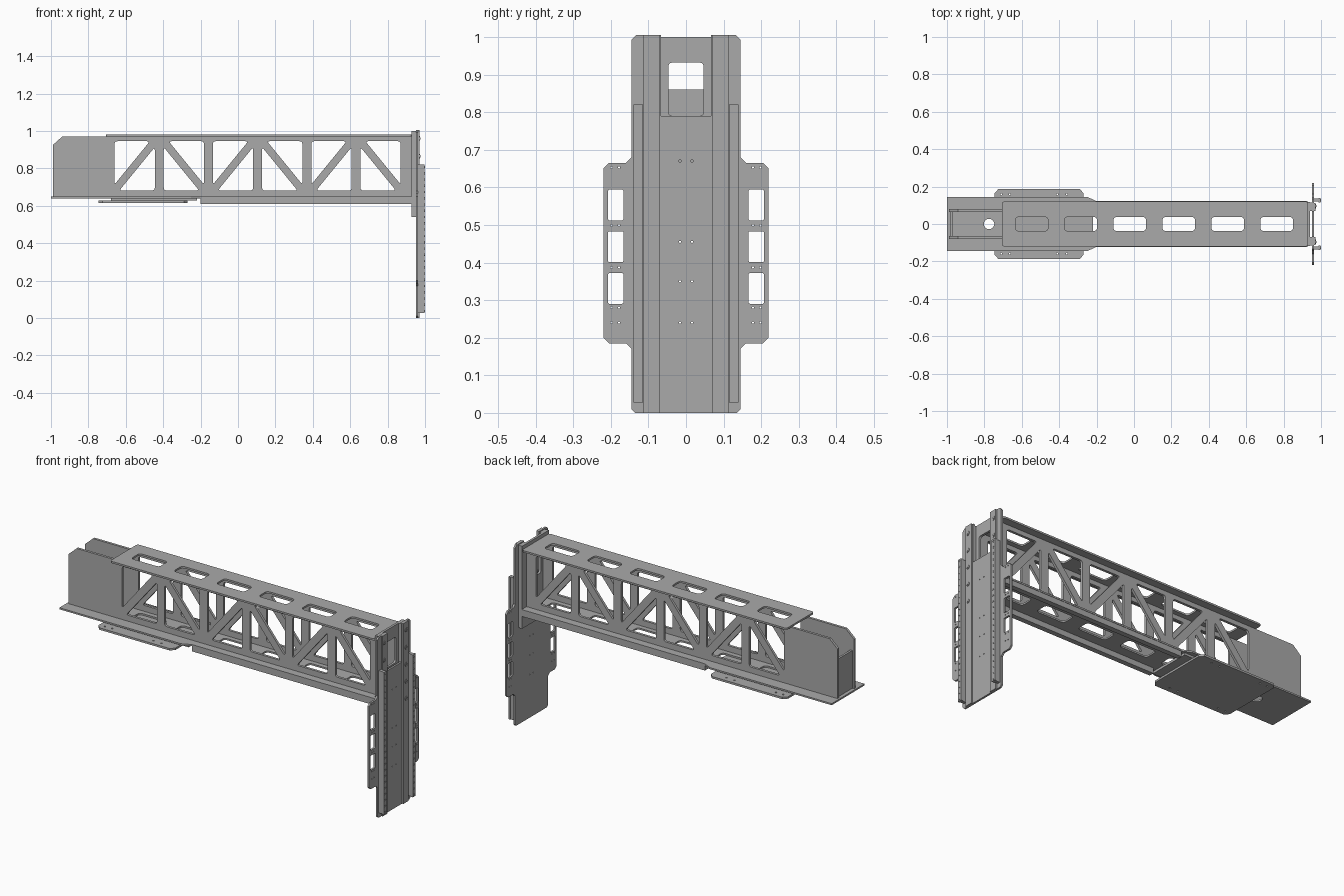
import bpy, bmesh, math
from mathutils import Matrix, Vector

cube = bpy.data.objects.get("Cube")
if cube:
    bpy.data.objects.remove(cube, do_unlink=True)


def material(name, value):
    mat = bpy.data.materials.new(name)
    mat.use_nodes = True
    mat.diffuse_color = (value, value, value, 1)
    mat.node_tree.nodes["Principled BSDF"].inputs["Base Color"].default_value = (value, value, value, 1)
    return mat


metal = material("grey_metal", 0.4)


def rounded(pts, r, steps=4):
    """Round every corner of a polygon."""
    out = []
    n = len(pts)
    for i in range(n):
        p, a, b = Vector(pts[i]), Vector(pts[i - 1]), Vector(pts[(i + 1) % n])
        s = p + (a - p).normalized() * min(r, (a - p).length * 0.45)
        e = p + (b - p).normalized() * min(r, (b - p).length * 0.45)
        for k in range(steps + 1):
            t = k / steps
            out.append(s * (1 - t) ** 2 + p * 2 * t * (1 - t) + e * t * t)
    return out


def rect(a0, a1, b0, b1, r=0):
    pts = [(a0, b0), (a1, b0), (a1, b1), (a0, b1)]
    return rounded(pts, r) if r else pts


def circle(a, b, r, n=12):
    return [(a + r * math.cos(math.tau * i / n), b + r * math.sin(math.tau * i / n)) for i in range(n)]


# Axes: x draws in (y, z), y draws in (x, z), z draws in (x, y)
TURN = {
    "x": Matrix(((0, 0, 1), (1, 0, 0), (0, 1, 0))),
    "y": Matrix(((1, 0, 0), (0, 0, -1), (0, 1, 0))),
    "z": Matrix.Identity(3),
}


def link(name, mesh):
    mesh.materials.clear()
    mesh.materials.append(metal)
    obj = bpy.data.objects.new(name, mesh)
    bpy.context.collection.objects.link(obj)
    return obj


def plate(name, axis, lo, hi, outline, holes=()):
    """Flat plate with cut-outs, between lo and hi along an axis."""
    curve = bpy.data.curves.new(name, "CURVE")
    curve.dimensions = "2D"
    curve.fill_mode = "BOTH"
    curve.extrude = (hi - lo) / 2
    for loop in [outline, *holes]:
        spline = curve.splines.new("POLY")
        spline.points.add(len(loop) - 1)
        for point, (a, b) in zip(spline.points, loop):
            point.co = (a, b, 0, 1)
        spline.use_cyclic_u = True
    temp = bpy.data.objects.new("temp", curve)
    bpy.context.collection.objects.link(temp)
    graph = bpy.context.evaluated_depsgraph_get()
    mesh = bpy.data.meshes.new_from_object(temp.evaluated_get(graph))
    bpy.data.objects.remove(temp, do_unlink=True)
    bm = bmesh.new()
    bm.from_mesh(mesh)
    bmesh.ops.remove_doubles(bm, verts=bm.verts, dist=1e-5)
    bmesh.ops.recalc_face_normals(bm, faces=bm.faces)
    for f in bm.faces:
        f.smooth = False
    bm.to_mesh(mesh)
    bm.free()
    mesh.transform(TURN[axis].to_4x4())
    shift = Vector((0, 0, 0))
    shift["xyz".index(axis)] = (lo + hi) / 2
    mesh.transform(Matrix.Translation(shift))
    return link(name, mesh)


def screws(name, spots, x0, x1, r):
    """Round heads facing +x, joined in one mesh."""
    bm = bmesh.new()
    for y, z in spots:
        for radius, end in ((r, x1), (r * 0.5, x1 + 0.002)):
            place = Matrix.Translation(((x0 + end) / 2, y, z)) @ Matrix.Rotation(math.pi / 2, 4, "Y")
            bmesh.ops.create_cone(bm, cap_ends=True, segments=12, radius1=radius,
                                  radius2=radius, depth=end - x0, matrix=place)
    mesh = bpy.data.meshes.new(name)
    bm.to_mesh(mesh)
    bm.free()
    return link(name, mesh)


def mirror_y(half):
    return half + [(a, -b) for a, b in reversed(half)]


# Truss side plates with alternating diagonal braces
BOT, TOP, BAY, PITCH, GAP = 0.682, 0.945, 0.215, 0.263, 0.026
RISE = GAP * (TOP - BOT) / BAY
openings = []
for i in range(6):
    x0 = -0.66 + PITCH * i
    x1 = x0 + BAY
    if i % 2:
        x0, x1 = x1, x0
    g = math.copysign(GAP, x1 - x0)
    openings.append(rounded([(x0, TOP), (x1 - g, TOP), (x0, BOT + RISE)], 0.015))
    openings.append(rounded([(x1, BOT), (x0 + g, BOT), (x1, TOP - RISE)], 0.015))
side = [(-0.99, 0.648), (0.928, 0.648), (0.928, 0.97), (-0.94, 0.97), (-0.99, 0.925)]
for name, y in (("right_truss_plate", -0.072), ("left_truss_plate", 0.072)):
    plate(name, "y", y - 0.007, y + 0.007, side, openings)
plate("truss_end_plate", "x", -0.98, -0.968, rect(-0.065, 0.065, 0.648, 0.86))

# Top and bottom chords with lightening slots
slots = [rect(c - 0.087, c + 0.087, -0.038, 0.038, 0.02)
         for c in (-0.547 + 0.262 * i for i in range(6))]
plate("top_chord", "z", 0.97, 0.98, rect(-0.705, 0.928, -0.121, 0.121, 0.015), slots)
chord = mirror_y([(-1, 0.145), (-0.25, 0.145), (-0.2, 0.122), (0.928, 0.122)])
plate("bottom_chord", "z", 0.64, 0.649, chord, slots + [circle(-0.775, 0, 0.028, 24)])
for name, s in (("right", -1), ("left", 1)):
    a, b = sorted((s * 0.092, s * 0.12))
    plate(name + "_bottom_rail", "z", 0.61, 0.64, rect(-0.2, 0.928, a, b))

# Mounting pad below the rear of the beam
plate("pad_spacer", "z", 0.627, 0.64, rect(-0.68, -0.22, -0.12, 0.12))
pad_holes = [circle(x, s * 0.158, 0.005, 8) for s in (-1, 1) for x in (-0.71, -0.665, -0.41, -0.36)]
pad = mirror_y([(-0.745, 0.165), (-0.725, 0.187), (-0.29, 0.187), (-0.27, 0.165)])
plate("mounting_pad", "z", 0.616, 0.627, pad, pad_holes)

# Column flange bolted to the beam end
plate("beam_flange", "x", 0.928, 0.941, rect(-0.118, 0.118, 0.54, 1.0),
      [rect(-0.047, 0.047, 0.79, 0.932, 0.012)])

# Column back plate with side wings and a notch at the top
half = [(0.0, 0.0), (0.135, 0.0), (0.145, 0.01), (0.145, 0.17), (0.16, 0.185), (0.205, 0.185),
        (0.22, 0.2), (0.22, 0.65), (0.205, 0.665), (0.16, 0.665), (0.145, 0.68), (0.145, 0.992),
        (0.133, 1.005), (0.066, 1.005), (0.066, 0.79)]
back = half[1:] + [(-y, z) for y, z in reversed(half[1:])]
cuts = []
for s in (-1, 1):
    for z in (0.331, 0.442, 0.553):
        a, b = sorted((s * 0.166, s * 0.208))
        cuts.append(rect(a, b, z - 0.041, z + 0.041, 0.006))
    for z in (0.24, 0.35, 0.455, 0.67):
        cuts.append(circle(s * 0.016, z, 0.003, 8))
    for z in (0.24, 0.28, 0.387, 0.499, 0.653):
        for y in (0.178, 0.198):
            cuts.append(circle(s * y, z, 0.003, 8))
plate("column_plate", "x", 0.952, 0.963, back, cuts)

# Column strips, slide rails and their bolts
for name, s in (("right", -1), ("left", 1)):
    def strip(part, x0, x1, y0, y1, z0, z1):
        a, b = sorted((s * y0, s * y1))
        return plate(name + part, "x", x0, x1, rect(a, b, z0, z1))
    strip("_flange_spacer", 0.941, 0.952, 0.07, 0.115, 0.54, 1.0)
    strip("_column_strip", 0.963, 0.971, 0.07, 0.113, 0.0, 1.005)
    strip("_slide_rail_web", 0.963, 0.986, 0.119, 0.136, 0.027, 0.82)
    strip("_slide_rail_head", 0.986, 0.998, 0.115, 0.14, 0.027, 0.82)
    screws(name + "_rail_screws", [(s * 0.1275, 0.037 + 0.0335 * i) for i in range(24)], 0.99, 0.999, 0.006)
    screws(name + "_strip_bolts", [(s * 0.096, 0.58 + 0.095 * i) for i in range(5)], 0.965, 0.974, 0.012)
